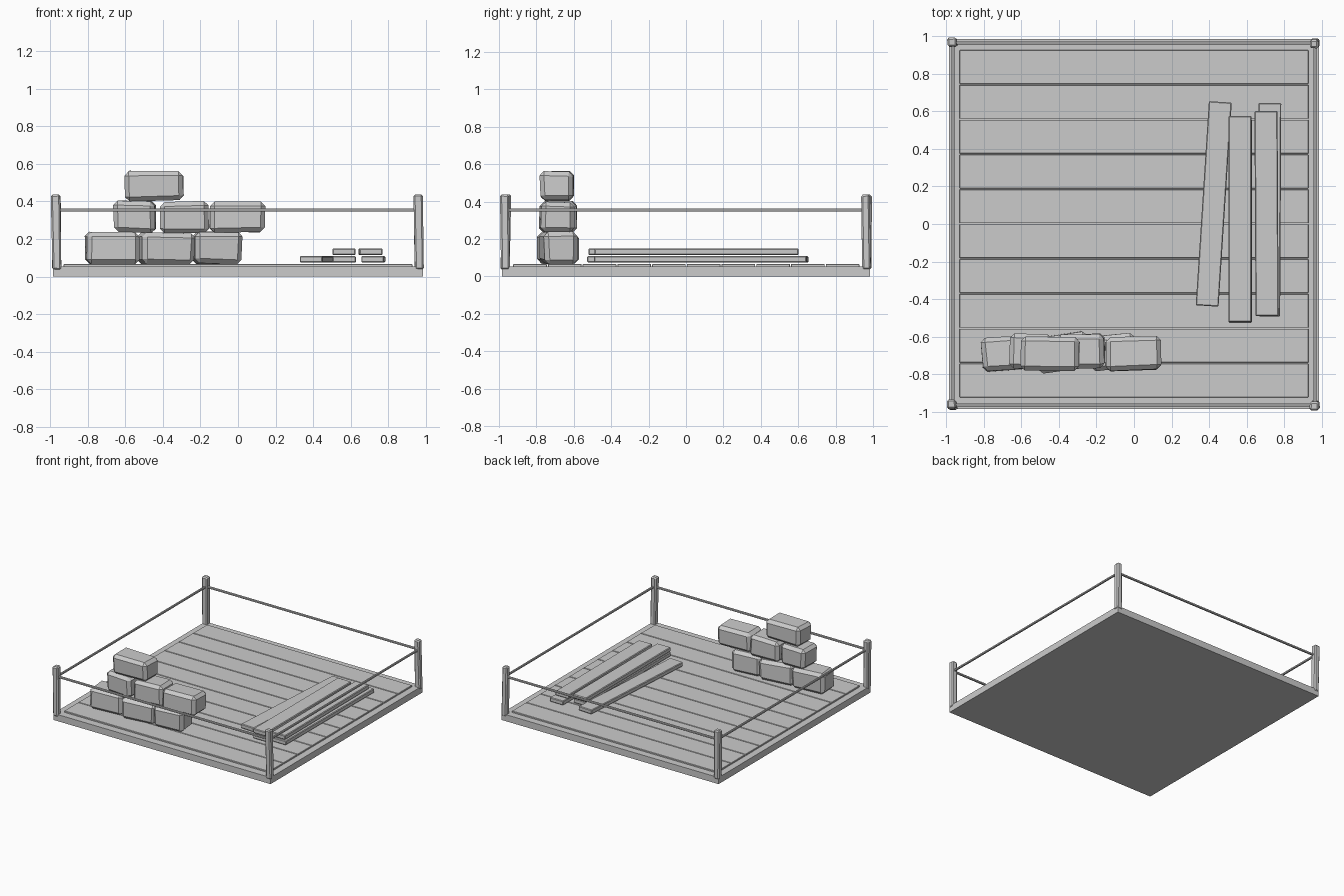
import bpy, bmesh, math, random
from mathutils import Vector, Matrix

random.seed(4)
grey = bpy.data.materials.new("plain grey")
grey.diffuse_color = (0.6, 0.6, 0.6, 1)


def block(name, lo, hi, bevel=0.0, angle=0.0, jitter=0.0, lean=(0, 0)):
    """Bevelled box between two corners, turned about z, top shifted by lean."""
    lo, hi = Vector(lo), Vector(hi)
    size = hi - lo
    bm = bmesh.new()
    bmesh.ops.create_cube(bm, size=1)
    for v in bm.verts:
        top = v.co.z > 0
        v.co = Vector([a * b for a, b in zip(v.co, size)])
        v.co += Vector([random.uniform(-jitter, jitter) for _ in range(3)])
        if top:
            v.co += Vector((lean[0], lean[1], 0))
    if bevel:
        bmesh.ops.bevel(bm, geom=bm.edges[:], offset=bevel, segments=1,
                        affect='EDGES', clamp_overlap=True)
    bm.transform(Matrix.Translation((lo + hi) / 2) @ Matrix.Rotation(math.radians(angle), 4, 'Z'))
    mesh = bpy.data.meshes.new(name)
    bm.to_mesh(mesh)
    bm.free()
    mesh.materials.append(grey)
    obj = bpy.data.objects.new(name, mesh)
    bpy.context.collection.objects.link(obj)
    return obj


# Platform slab and its floor planks
block("platform_base", (-0.985, -0.985, 0), (0.985, 0.985, 0.054))
pitch = 1.857 / 10
for i in range(10):
    y = -0.927 + i * pitch
    block("floor_plank", (-0.93, y + 0.003, 0.05), (0.93, y + pitch - 0.003, 0.066), 0.002)

# Leaning corner posts
for sx, sy, lean in ((-1, -1, (-0.007, 0.006)), (1, -1, (-0.006, -0.004)),
                     (-1, 1, (-0.005, 0.004)), (1, 1, (-0.006, -0.006))):
    x, y = sx * 0.966, sy * 0.966
    block("corner_post", (x - 0.024, y - 0.024, 0.035), (x + 0.024, y + 0.024, 0.437),
          0.009, jitter=0.002, lean=lean)

# Thin rails between the posts
for s in (-1, 1):
    p = s * 0.965
    block("side_rail", (p - 0.008, -0.965, 0.347), (p + 0.008, 0.965, 0.363), 0.003)
    block("cross_rail", (-0.965, p - 0.008, 0.347), (0.965, p + 0.008, 0.363), 0.003)

# Stacked stone blocks: x range, y range, z range, turn
for x0, x1, y0, y1, z0, z1, turn in (
        (-0.81, -0.53, -0.78, -0.60, 0.068, 0.234, 3),
        (-0.525, -0.24, -0.78, -0.59, 0.068, 0.234, 8),
        (-0.235, 0.015, -0.77, -0.59, 0.068, 0.234, 7),
        (-0.66, -0.44, -0.77, -0.59, 0.234, 0.400, -2),
        (-0.415, -0.155, -0.77, -0.59, 0.234, 0.400, 2),
        (-0.15, 0.145, -0.78, -0.60, 0.234, 0.400, 1),
        (-0.60, -0.29, -0.78, -0.60, 0.403, 0.563, -1)):
    block("stone_block", (x0, y0, z0), (x1, y1, z1), 0.024, turn, 0.006)

# Loose boards in two layers
for x0, x1, y0, y1, z0, turn in (
        (0.364, 0.486, -0.438, 0.652, 0.074, -3.7),
        (0.505, 0.628, -0.528, 0.560, 0.074, 0),
        (0.660, 0.782, -0.492, 0.645, 0.074, -0.3),
        (0.503, 0.627, -0.522, 0.575, 0.115, 0),
        (0.645, 0.768, -0.490, 0.602, 0.115, 0.3)):
    block("loose_board", (x0, y0, z0), (x1, y1, z0 + 0.035), 0.005, turn)
